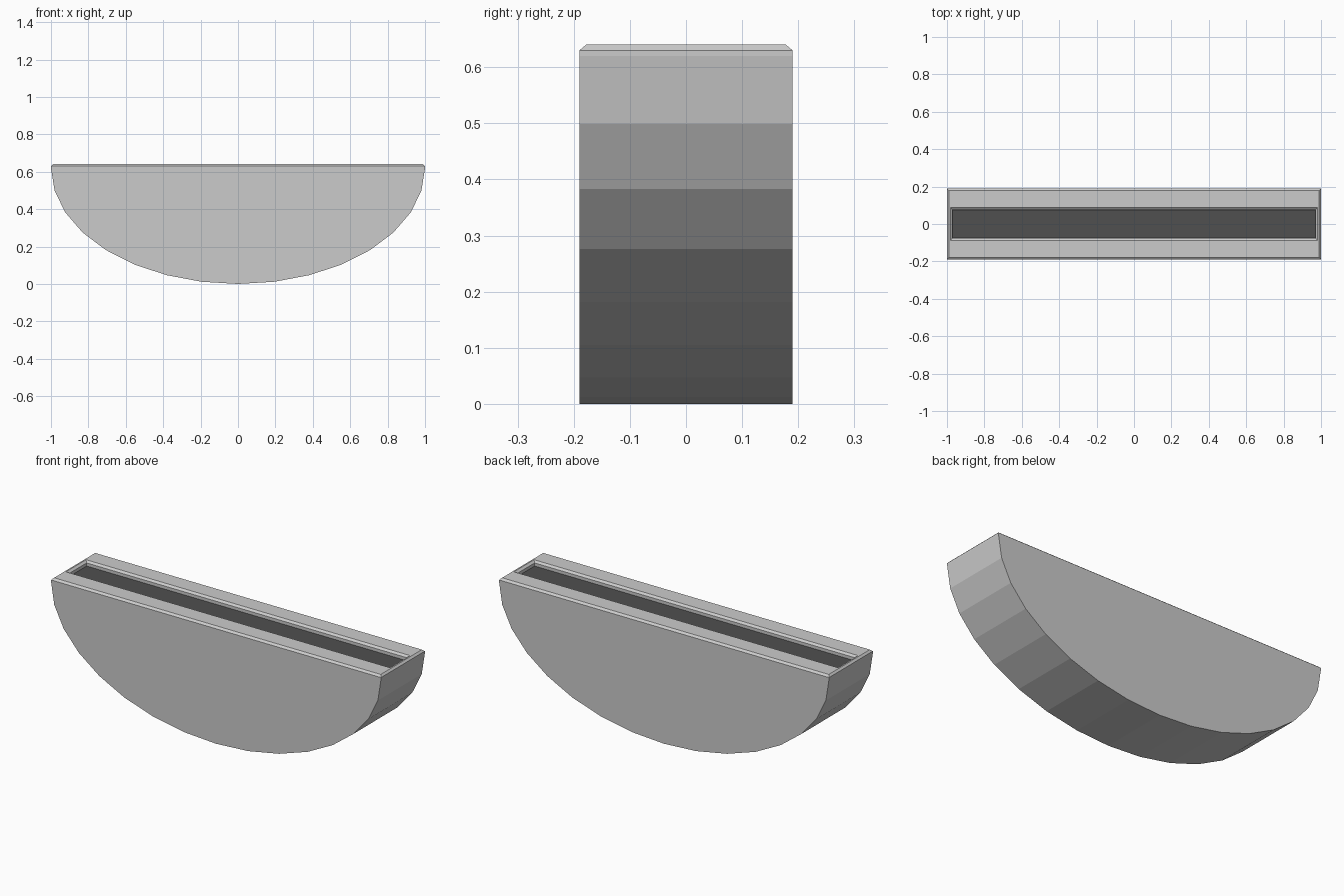
import bpy, bmesh, math

if "Cube" in bpy.data.objects:
    bpy.data.objects.remove(bpy.data.objects["Cube"])

HALF_Y = 0.19
RIM_Z = 0.63


def finish(name, bm):
    bmesh.ops.recalc_face_normals(bm, faces=bm.faces)
    mesh = bpy.data.meshes.new(name)
    bm.to_mesh(mesh)
    bm.free()
    obj = bpy.data.objects.new(name, mesh)
    bpy.context.collection.objects.link(obj)
    return obj


def rect(bm, x, y, z):
    return [bm.verts.new((sx * x, sy * y, z))
            for sx, sy in ((-1, -1), (1, -1), (1, 1), (-1, 1))]


def bridge(bm, a, b):
    n = len(a)
    for i in range(n):
        j = (i + 1) % n
        bm.faces.new((a[i], a[j], b[j], b[i]))


# Half-ellipse bowl with 16 facets and a short upright lip
profile = [(-1, RIM_Z)]
for i in range(17):
    t = math.pi * (1 + i / 16)
    profile.append((math.cos(t), 0.62 + 0.62 * math.sin(t)))
profile.append((1, RIM_Z))

# Front, back and curved underside, with the chamfered rim and slot on top
bm = bmesh.new()
front = [bm.verts.new((x, -HALF_Y, z)) for x, z in profile]
back = [bm.verts.new((x, HALF_Y, z)) for x, z in profile]
bm.faces.new(front)
bm.faces.new(back[::-1])
for i in range(len(profile) - 1):
    bm.faces.new((front[i], front[i + 1], back[i + 1], back[i]))

loop = [front[0], front[-1], back[-1], back[0]]
for x, y, z in ((0.99, 0.178, 0.64), (0.982, 0.087, 0.64),
                (0.97, 0.075, 0.63), (0.97, 0.075, 0.613)):
    nxt = rect(bm, x, y, z)
    bridge(bm, loop, nxt)
    loop = nxt
finish("planter_body", bm)

# Dark floor of the slot
bm = bmesh.new()
bm.faces.new(rect(bm, 0.97, 0.075, 0.613))
floor = finish("slot_floor", bm)
if floor.data.polygons[0].normal.z < 0:
    floor.data.flip_normals()
mat = bpy.data.materials.new("dark_fill")
mat.diffuse_color = (0.08, 0.08, 0.08, 1)
mat.use_nodes = True
mat.node_tree.nodes["Principled BSDF"].inputs["Base Color"].default_value = mat.diffuse_color
floor.data.materials.append(mat)
